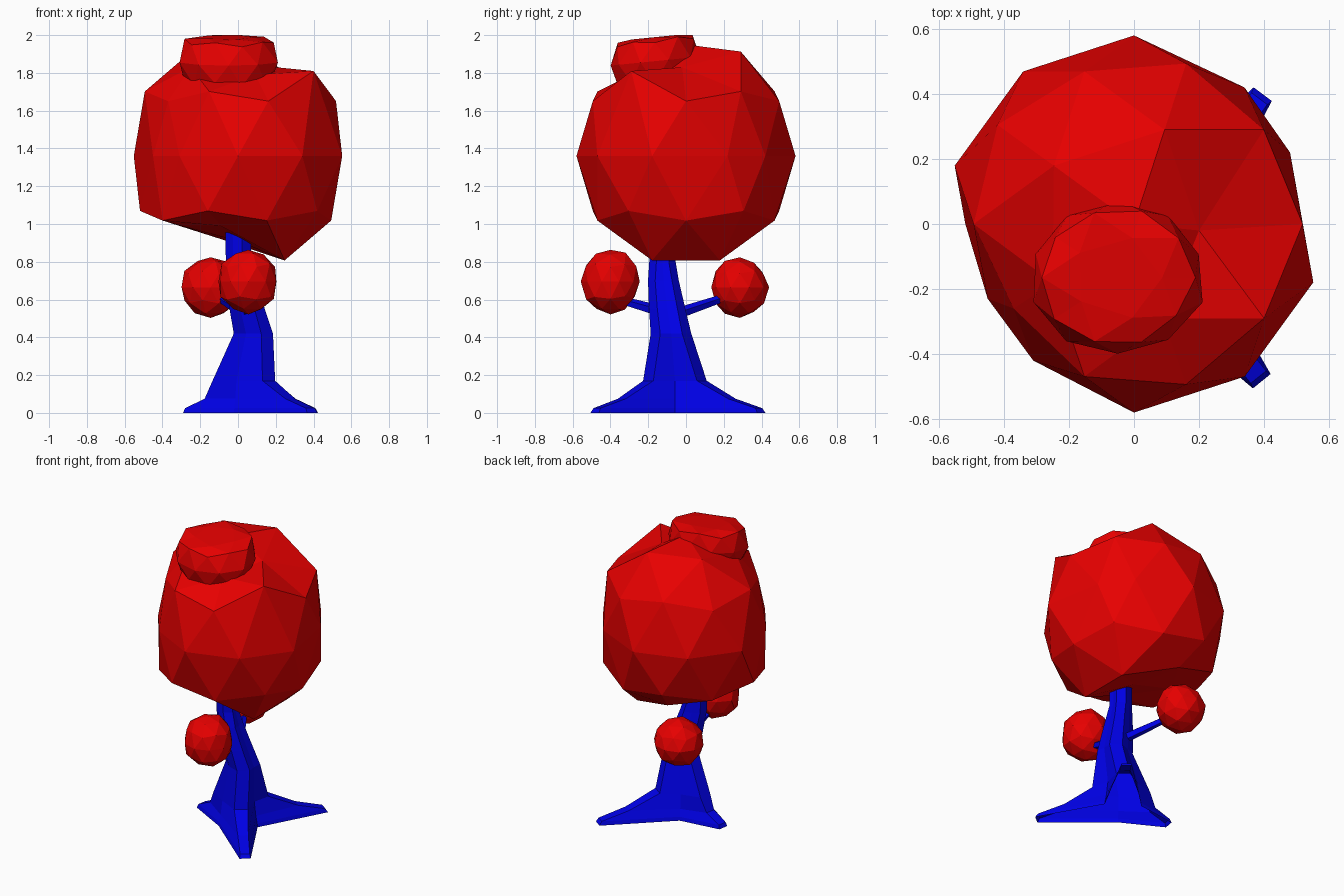
import bpy, bmesh, math, random
from mathutils import Vector

random.seed(4)
if "Cube" in bpy.data.objects:
    bpy.data.objects.remove(bpy.data.objects["Cube"])


def material(name, rgb):
    m = bpy.data.materials.new(name)
    m.use_nodes = True
    m.diffuse_color = (*rgb, 1)
    m.node_tree.nodes["Principled BSDF"].inputs["Base Color"].default_value = (*rgb, 1)
    return m


RED = material("red_foliage", (0.8, 0, 0))
BLUE = material("blue_bark", (0, 0, 0.8))


def finish(bm, name, mat):
    bmesh.ops.recalc_face_normals(bm, faces=bm.faces)
    me = bpy.data.meshes.new(name)
    bm.to_mesh(me)
    bm.free()
    me.materials.append(mat)
    ob = bpy.data.objects.new(name, me)
    bpy.context.scene.collection.objects.link(ob)


def clump(name, centre, size, moves=(), jitter=0, cap=1, tilt=0):
    """Faceted foliage ball; moves are (nearest point, new point) pairs."""
    bm = bmesh.new()
    bmesh.ops.create_icosphere(bm, subdivisions=2, radius=1)
    for v in bm.verts:
        p = Vector([c * s for c, s in zip(v.co, size)])
        p *= 1 + random.uniform(-jitter, jitter)
        p.z = max(-cap, min(cap, p.z)) + tilt * p.y
        v.co = p + Vector(centre)
    picked = [(min(bm.verts, key=lambda v: (v.co - Vector(a)).length), b) for a, b in moves]
    for v, b in picked:
        v.co = b
    finish(bm, name, RED)


# Main crown, with dents where it is worn flat
clump("crown", (0, 0, 1.36), (0.58, 0.58, 0.65), moves=[
    ((0, 0, 2.01), (0, 0, 1.95)),
    ((0.3, 0, 1.91), (0.2, -0.02, 1.83)),
    ((0.09, -0.29, 1.91), (0.09, -0.29, 1.79)),
    ((-0.25, -0.18, 1.91), (-0.25, -0.18, 1.83)),
    ((0.4, -0.29, 1.7), (0.4, -0.29, 1.81)),
    ((-0.42, -0.3, 1.65), (-0.37, -0.26, 1.65)),
    ((0.55, 0.18, 1.36), (0.48, 0.22, 1.36)),
    ((0.34, 0.47, 1.36), (0.34, 0.42, 1.36)),
    ((-0.55, -0.18, 1.36), (-0.45, -0.23, 1.36)),
    ((-0.34, -0.47, 1.36), (-0.31, -0.42, 1.36)),
    ((0, 0, 0.71), (0, 0, 0.91)),
    ((-0.3, 0, 0.81), (-0.3, 0, 0.99)),
    ((-0.09, 0.29, 0.81), (-0.09, 0.33, 0.92)),
    ((-0.09, -0.29, 0.81), (-0.09, -0.29, 0.99)),
])

# Smaller clumps
clump("top_clump", (-0.05, -0.165, 1.862), (0.268, 0.24, 0.22), jitter=0.03, cap=0.127, tilt=0.1)
clump("front_clump", (0.055, -0.4, 0.695), (0.16, 0.155, 0.175), jitter=0.04)
clump("back_clump", (-0.145, 0.285, 0.665), (0.158, 0.153, 0.158), jitter=0.04)

# Trunk: rings with three flared ridges (angle in degrees, reach), open underneath
ROOTS = [(53, 0.575), (170, 0.34), (309, 0.545)]
RINGS = [  # z, centre x, centre y, root reach share, ridge radius, valley radius, half width
    (0, 0.05, -0.06, 1, 0, 0.14, 0.035),
    (0.025, 0.05, -0.06, 0.97, 0, 0.137, 0.03),
    (0.075, 0.05, -0.06, 0.66, 0, 0.127, 0.033),
    (0.17, 0.05, -0.06, 0, 0.18, 0.115, 0.043),
    (0.42, 0.088, -0.08, 0, 0.105, 0.09, 0.04),
    (0.55, 0.055, -0.1, 0, 0.095, 0.083, 0.035),
    (0.7, 0.02, -0.12, 0, 0.08, 0.07, 0.03),
    (0.8, 0.005, -0.125, 0, 0.065, 0.06, 0.03),
    (1.08, 0, -0.125, 0, 0.065, 0.06, 0.03),
]
bm = bmesh.new()
loops = []
for z, cx, cy, share, ridge, valley, half in RINGS:
    loop = []
    for i, (deg, reach) in enumerate(ROOTS):
        a = math.radians(deg)
        out = Vector((math.cos(a), math.sin(a), 0))
        side = Vector((-out.y, out.x, 0))
        c = Vector((cx, cy, z))
        r = reach * share or ridge
        loop += [bm.verts.new(c + out * r - side * half), bm.verts.new(c + out * r + side * half)]
        nxt = ROOTS[(i + 1) % 3][0]
        mid = math.radians(deg + ((nxt - deg) % 360) / 2)
        loop.append(bm.verts.new(c + Vector((math.cos(mid), math.sin(mid), 0)) * valley))
    loops.append(loop)
for lo, hi in zip(loops, loops[1:]):
    for i in range(len(lo)):
        j = (i + 1) % len(lo)
        bm.faces.new((lo[i], lo[j], hi[j], hi[i]))
finish(bm, "trunk_and_roots", BLUE)


# Branches carrying the two low clumps
def branch(name, start, end):
    a, b = Vector(start), Vector(end)
    bm = bmesh.new()
    bmesh.ops.create_cone(bm, cap_ends=True, segments=5, radius1=0.032, radius2=0.022,
                          depth=(b - a).length)
    turn = (b - a).to_track_quat("Z", "Y")
    for v in bm.verts:
        v.co = turn @ v.co + (a + b) / 2
    finish(bm, name, BLUE)


branch("front_branch", (0.05, -0.13, 0.535), (0.055, -0.36, 0.6))
branch("back_branch", (0.05, -0.06, 0.52), (-0.09, 0.19, 0.605))
